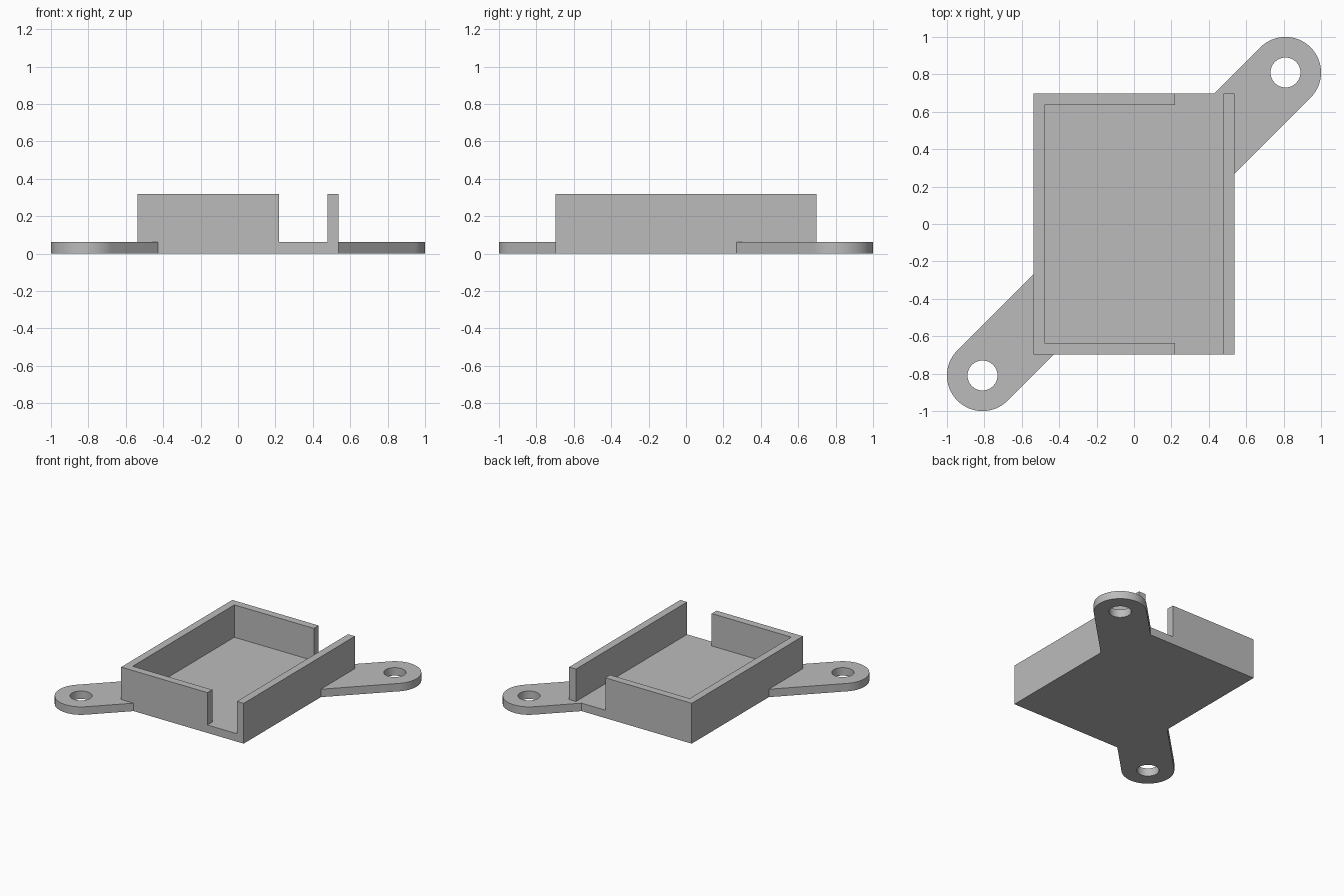
import bpy
import bmesh
from math import cos, sin, pi

cube = bpy.data.objects.get("Cube")
if cube:
    bpy.data.objects.remove(cube, do_unlink=True)

HALF_X, HALF_Y, HEIGHT = 0.538, 0.697, 0.32
FLOOR, WALL = 0.063, 0.06
TAB, TAB_R, HOLE_R = 0.81, 0.19, 0.08
SLOT_X = 0.22
OVER = 0.1  # cutter overshoot

grey = bpy.data.materials.new("plain grey")
grey.use_nodes = True
colour = (0.5, 0.5, 0.5, 1)
grey.diffuse_color = colour
grey.node_tree.nodes["Principled BSDF"].inputs["Base Color"].default_value = colour


def prism(name, outline, z0, z1):
    """Extrude a flat outline from z0 to z1."""
    bm = bmesh.new()
    face = bm.faces.new([bm.verts.new((x, y, z0)) for x, y in outline])
    new = bmesh.ops.extrude_face_region(bm, geom=[face])["geom"]
    verts = [v for v in new if isinstance(v, bmesh.types.BMVert)]
    bmesh.ops.translate(bm, verts=verts, vec=(0, 0, z1 - z0))
    bmesh.ops.recalc_face_normals(bm, faces=bm.faces)
    mesh = bpy.data.meshes.new(name)
    bm.to_mesh(mesh)
    bm.free()
    mesh.materials.append(grey)
    obj = bpy.data.objects.new(name, mesh)
    bpy.context.collection.objects.link(obj)
    return obj


def rect(x0, x1, y0, y1):
    return [(x0, y0), (x1, y0), (x1, y1), (x0, y1)]


def arc(cx, cy, r, start, sweep, steps):
    angles = [start + sweep * i / steps for i in range(steps + 1)]
    return [(cx + r * cos(a), cy + r * sin(a)) for a in angles]


def combine(target, tool, operation):
    """Apply a boolean and discard the tool."""
    tool.hide_render = True
    mod = target.modifiers.new(operation.lower(), "BOOLEAN")
    mod.operation, mod.solver, mod.object = operation, "EXACT", tool
    bpy.context.view_layer.objects.active = target
    bpy.ops.object.modifier_apply(modifier=mod.name)
    bpy.data.objects.remove(tool, do_unlink=True)


# Solid block
tray = prism("mounting_tray", rect(-HALF_X, HALF_X, -HALF_Y, HALF_Y), 0, HEIGHT)

# Diagonal mounting strap, rounded at both ends, with a screw hole in each
strap = (arc(TAB, TAB, TAB_R, -pi / 4, pi, 32)
         + arc(-TAB, -TAB, TAB_R, 3 * pi / 4, pi, 32))
combine(tray, prism("strap", strap, 0, FLOOR), "UNION")
for s in (-1, 1):
    hole = arc(s * TAB, s * TAB, HOLE_R, 0, 2 * pi, 48)[:-1]
    combine(tray, prism("hole_cutter", hole, -OVER, HEIGHT), "DIFFERENCE")

# Open pocket, and a slot through the front and back walls beside the left wall
inner_x, inner_y = HALF_X - WALL, HALF_Y - WALL
cavity = [(-inner_x, -inner_y), (SLOT_X, -inner_y), (SLOT_X, -HALF_Y - OVER),
          (inner_x, -HALF_Y - OVER), (inner_x, HALF_Y + OVER),
          (SLOT_X, HALF_Y + OVER), (SLOT_X, inner_y), (-inner_x, inner_y)]
combine(tray, prism("cavity_cutter", cavity, FLOOR, HEIGHT + OVER), "DIFFERENCE")

# Smooth the rounded edges only
bpy.ops.object.select_all(action="DESELECT")
tray.select_set(True)
bpy.context.view_layer.objects.active = tray
bpy.ops.object.shade_smooth_by_angle(angle=pi / 6)
